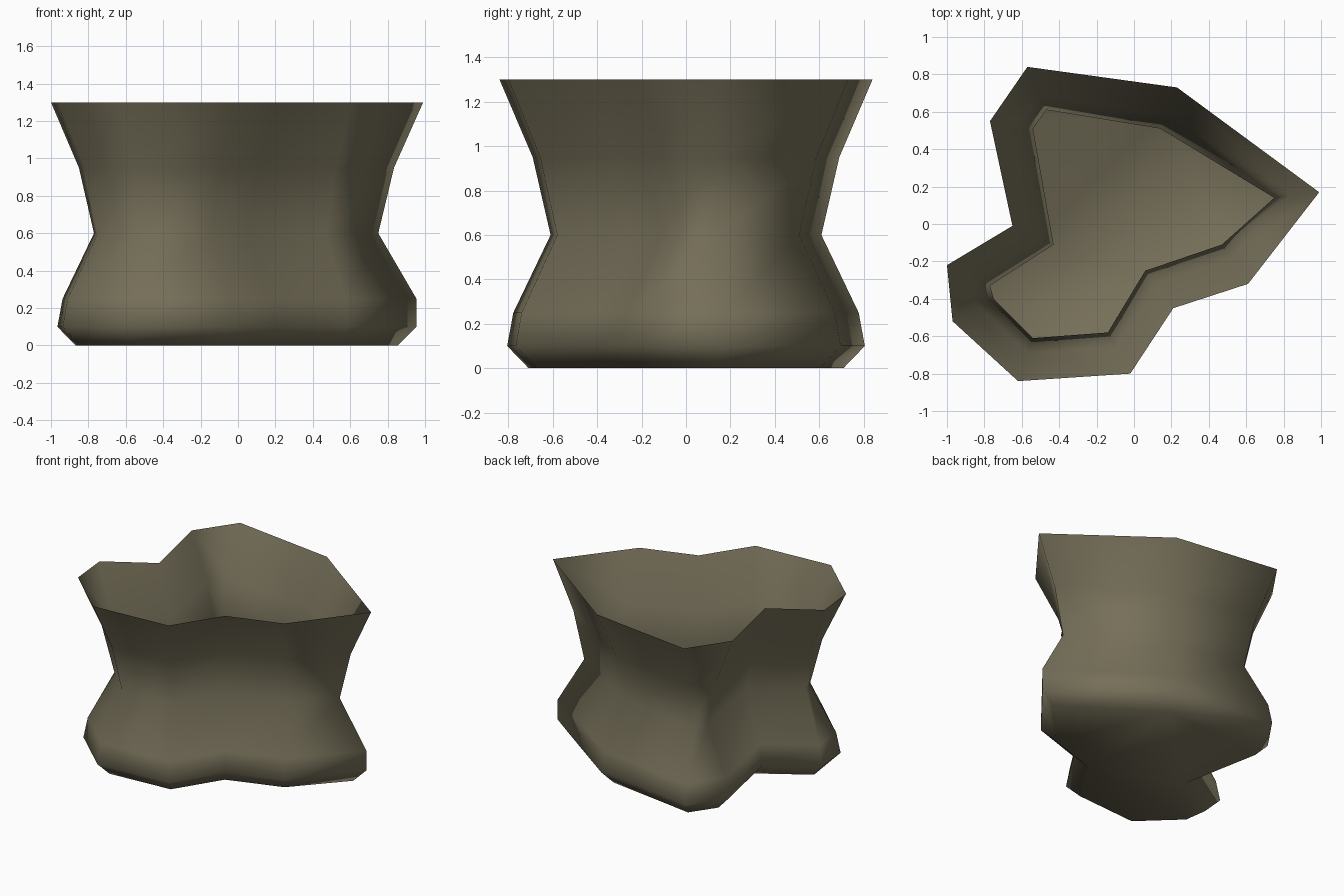
import bpy
import bmesh
from mathutils import Vector

cube = bpy.data.objects.get("Cube")
if cube:
    bpy.data.objects.remove(cube, do_unlink=True)

# Matching corners of the flared rim and of the narrow waist, clockwise
RIM = [(-.57, .84), (.23, .73), (.99, .17), (.61, -.32), (.21, -.45), (-.02, -.80),
       (-.62, -.84), (-.97, -.52), (-1.0, -.22), (-.65, -.01), (-.77, .55)]
WAIST = [(-.47, .61), (.14, .51), (.75, .14), (.47, -.11), (.06, -.25), (-.14, -.58),
         (-.54, -.61), (-.75, -.40), (-.77, -.33), (-.43, -.11), (-.54, .51)]
SHARP_CORNER = 2

# Side profile: height, inset (0 = rim outline, 1 = waist outline), inset at the sharp corner
PROFILE = [(0, .57, .57), (.1, .15, .15), (.25, .27, .15),
           (.6, 1, 1), (.95, .65, .65), (1.3, 0, 0)]


def make_material(name, color):
    mat = bpy.data.materials.new(name)
    mat.use_nodes = True
    mat.diffuse_color = color
    mat.node_tree.nodes["Principled BSDF"].inputs["Base Color"].default_value = color
    return mat


def make_ring(bm, height, inset, corner_inset):
    ring = []
    for i, (rim, waist) in enumerate(zip(RIM, WAIST)):
        t = corner_inset if i == SHARP_CORNER else inset
        point = Vector(rim).lerp(Vector(waist), t)
        ring.append(bm.verts.new((point.x, point.y, height)))
    return ring


# Thin open vessel: lofted wall and flat base
bm = bmesh.new()
rings = [make_ring(bm, *step) for step in PROFILE]
bm.faces.new(rings[0])
for low, high in zip(rings, rings[1:]):
    for i in range(len(low)):
        j = (i + 1) % len(low)
        bm.faces.new((low[j], low[i], high[i], high[j]))
for face in bm.faces:
    face.smooth = True

mesh = bpy.data.meshes.new("vessel")
bm.to_mesh(mesh)
bm.free()
mesh.materials.append(make_material("olive_clay", (.18, .16, .10, 1)))
vessel = bpy.data.objects.new("vessel", mesh)
bpy.context.collection.objects.link(vessel)
